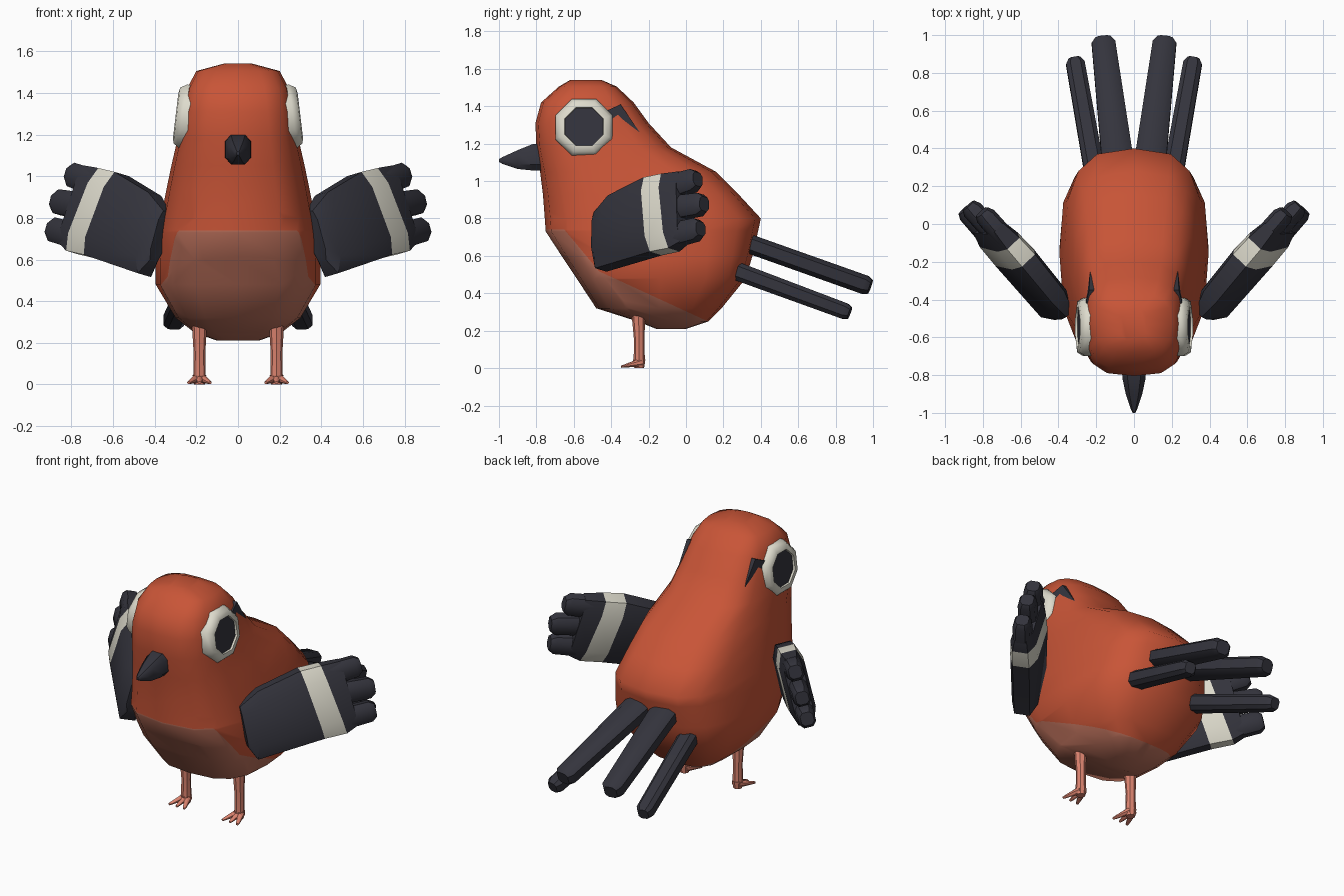
import bpy, bmesh, math
from mathutils import Vector

cube = bpy.data.objects.get("Cube")
if cube:
    bpy.data.objects.remove(cube, do_unlink=True)


def material(name, rgb):
    m = bpy.data.materials.new(name)
    m.use_nodes = True
    m.diffuse_color = (*rgb, 1)
    m.node_tree.nodes["Principled BSDF"].inputs["Base Color"].default_value = (*rgb, 1)
    return m


RUST = material("rust_orange", (0.58, 0.09, 0.038))
BELLY = material("dusty_pink", (0.52, 0.17, 0.11))
DARK = material("charcoal", (0.034, 0.034, 0.046))
CREAM = material("cream", (0.73, 0.71, 0.61))
SKIN = material("leg_pink", (0.72, 0.23, 0.16))


def ring(center, a, b, sides=8, power=2.0, turn=0.0):
    """Superellipse section spanned by the half-axis vectors a and b."""
    pts = []
    for i in range(sides):
        t = 2 * math.pi * (i + turn) / sides
        c, s = math.cos(t), math.sin(t)
        c = math.copysign(abs(c) ** (2 / power), c)
        s = math.copysign(abs(s) ** (2 / power), s)
        pts.append(Vector(center) + Vector(a) * c + Vector(b) * s)
    return pts


def finish(name, bm, mats, angle):
    bmesh.ops.recalc_face_normals(bm, faces=bm.faces)
    mesh = bpy.data.meshes.new(name)
    bm.to_mesh(mesh)
    bm.free()
    for m in mats:
        mesh.materials.append(m)
    obj = bpy.data.objects.new(name, mesh)
    bpy.context.collection.objects.link(obj)
    bpy.ops.object.select_all(action='DESELECT')
    obj.select_set(True)
    bpy.context.view_layer.objects.active = obj
    bpy.ops.object.shade_smooth_by_angle(angle=math.radians(angle))
    return obj


def loft_mesh(rings, side=1, span_mats=None):
    """Skin a list of rings, cap both ends; side=-1 mirrors across x."""
    bm = bmesh.new()
    loops = [[bm.verts.new((p.x * side, p.y, p.z)) for p in r] for r in rings]
    n = len(rings[0])
    for k in range(len(loops) - 1):
        for i in range(n):
            j = (i + 1) % n
            f = bm.faces.new((loops[k][i], loops[k][j], loops[k + 1][j], loops[k + 1][i]))
            f.material_index = span_mats[k] if span_mats else 0
    bm.faces.new(loops[0])
    cap = bm.faces.new(loops[-1])
    cap.material_index = span_mats[-1] if span_mats else 0
    return bm


def loft(name, rings, mats, side=1, span_mats=None, angle=40):
    return finish(name, loft_mesh(rings, side, span_mats), mats, angle)


def rod(name, start, end, wide, size0, size1, mat, side, tip=0.03, power=3):
    """Straight bar with a chamfered tip; wide is its width direction."""
    start, end = Vector(start), Vector(end)
    d = (end - start).normalized()
    a = (Vector(wide) - d * d.dot(Vector(wide))).normalized()
    b = d.cross(a)
    rings = [ring(start, a * size0[0], b * size0[1], power=power, turn=0.5),
             ring(end - d * tip, a * size1[0], b * size1[1], power=power, turn=0.5),
             ring(end, a * size1[0] * 0.65, b * size1[1] * 0.75, power=power, turn=0.5)]
    return loft(name, rings, [mat], side)


# Body: stacked sections (height, front y, back y, half width)
sections = [(0.21, -0.16, 0.0, 0.10), (0.25, -0.26, 0.12, 0.21), (0.32, -0.48, 0.19, 0.30),
            (0.48, -0.585, 0.32, 0.395), (0.60, -0.665, 0.355, 0.395), (0.73, -0.75, 0.385, 0.38),
            (0.80, -0.755, 0.40, 0.37), (0.93, -0.765, 0.28, 0.345), (1.05, -0.78, 0.16, 0.32),
            (1.18, -0.80, -0.08, 0.29), (1.31, -0.805, -0.20, 0.27), (1.42, -0.775, -0.28, 0.245),
            (1.505, -0.68, -0.37, 0.20), (1.54, -0.62, -0.45, 0.07)]
body = loft_mesh([ring((0, (f + b) / 2, z), (w, 0, 0), (0, (b - f) / 2, 0), 16, 3)
                  for z, f, b, w in sections])

# Belly patch: cut along three planes, then colour the faces below them
edges = [(0.74, 0.0, -0.65), (0.74, -1.2, -0.65), (0.52, -0.46, -0.47)]
for z0, slope, y0 in edges:
    bmesh.ops.bisect_plane(body, geom=body.verts[:] + body.edges[:] + body.faces[:],
                           plane_co=(0, y0, z0), plane_no=(0, -slope, 1))
for f in body.faces:
    c = f.calc_center_median()
    top, front, rear = [z0 + slope * (c.y - y0) for z0, slope, y0 in edges]
    f.material_index = int(c.z < min(top, max(front, rear)))
finish("body", body, [RUST, BELLY], 60)

# Beak
beak = [(-0.74, 1.13, 0.066, 0.077), (-0.82, 1.127, 0.064, 0.074), (-0.90, 1.115, 0.046, 0.053),
        (-0.98, 1.11, 0.018, 0.02), (-1.0, 1.11, 0.007, 0.008)]
loft("beak", [ring((0, y, z), (w, 0, 0), (0, 0, h), 8, 3, 0.5) for y, z, w, h in beak], [DARK])

# Wing directions: along the wing, up the wing, and through it
ALONG = Vector((0.69, 0.72, 0)).normalized()
UP = Vector((-0.15, 0.145, 0.98)).normalized()
THROUGH = ALONG.cross(UP)
WING_ROOT = Vector((0.39, -0.44, 0.78))


def on_wing(u, w):
    return WING_ROOT + ALONG * u + UP * w


for side, label in ((1, "left"), (-1, "right")):
    # Wing blade: (bottom point, top point, half thickness)
    blade = [((-0.02, -0.19), (-0.06, 0.05), 0.04), ((0.03, -0.26), (0.045, 0.137), 0.075),
             ((0.42, -0.17), (0.295, 0.235), 0.08), ((0.55, -0.15), (0.415, 0.255), 0.075),
             ((0.62, -0.11), (0.53, 0.27), 0.055)]
    rings = []
    for low, high, thick in blade:
        lo, hi = on_wing(*low), on_wing(*high)
        rings.append(ring((lo + hi) / 2, (hi - lo) / 2, THROUGH * thick, 8, 3.5, 0.5))
        # widen the octagon so that its flats reach the outline
        mid = (lo + hi) / 2
        rings[-1] = [mid + (p - mid) * 1.05 for p in rings[-1]]
    loft(label + "_wing", rings, [DARK, CREAM], side, [0, 0, 1, 0, 0])

    # Wing feathers
    for i, (a, b) in enumerate((((0.46, 0.19), (0.65, 0.235)), ((0.46, 0.07), (0.725, 0.1)),
                                ((0.46, -0.085), (0.725, -0.035)))):
        rod(f"{label}_wing_feather_{i + 1}", on_wing(*a), on_wing(*b), UP,
            (0.068, 0.055), (0.062, 0.052), DARK, side)

    # Tail feathers
    rod(label + "_inner_tail_feather", (0.08, 0.28, 0.685), (0.165, 0.985, 0.435), (1, 0, 0),
        (0.09, 0.054), (0.066, 0.054), DARK, side)
    rod(label + "_outer_tail_feather", (0.195, 0.2, 0.545), (0.315, 0.875, 0.295), (1, 0, 0),
        (0.058, 0.052), (0.052, 0.046), DARK, side)

    # Eye: cream rim around a dark pupil, leaning with the head
    lean = Vector((1, 0, 0.12)).normalized()
    tall = Vector((-0.12, 0, 1)).normalized()
    eye = Vector((0, -0.545, 1.28)) + Vector((0.2, 0, 0))
    rim = [(0.0, 0.166), (0.065, 0.166), (0.095, 0.145), (0.1, 0.112), (0.088, 0.11)]
    loft(label + "_eye", [ring(eye + lean * d, (0, r, 0), tall * r, 8, 2, 0.5) for d, r in rim],
         [CREAM, DARK], side, [0, 0, 0, 0, 1], 50)

    # Dark patch behind the eye
    patch = [(0.265, -0.46, 1.36), (0.238, -0.35, 1.41), (0.232, -0.24, 1.25), (0.28, -0.48, 1.12)]
    outer = [Vector(p) for p in patch]
    inner = [p - Vector((0.07, 0, 0)) for p in outer]
    loft(label + "_eye_patch", [inner, outer], [DARK], side, angle=20)

    # Leg and toes
    leg = [(0.04, -0.25, 0.03), (0.15, -0.25, 0.028), (0.30, -0.255, 0.037)]
    loft(label + "_leg", [ring((0.185, y, z), (r, 0, 0), (0, r, 0)) for z, y, r in leg],
         [SKIN], side)
    heel = [(0.0, -0.25, 0.026), (0.045, -0.25, 0.033)]
    loft(label + "_heel", [ring((0.185, y, z), (r, 0, 0), (0, r, 0)) for z, y, r in heel],
         [SKIN], side)
    for i, dx in enumerate((-0.052, 0, 0.052)):
        rod(f"{label}_toe_{i + 1}", (0.185 + dx * 0.2, -0.24, 0.03), (0.185 + dx, -0.345, 0.008),
            (1, 0, 0), (0.02, 0.024), (0.012, 0.009), SKIN, side, 0.02, 2)
